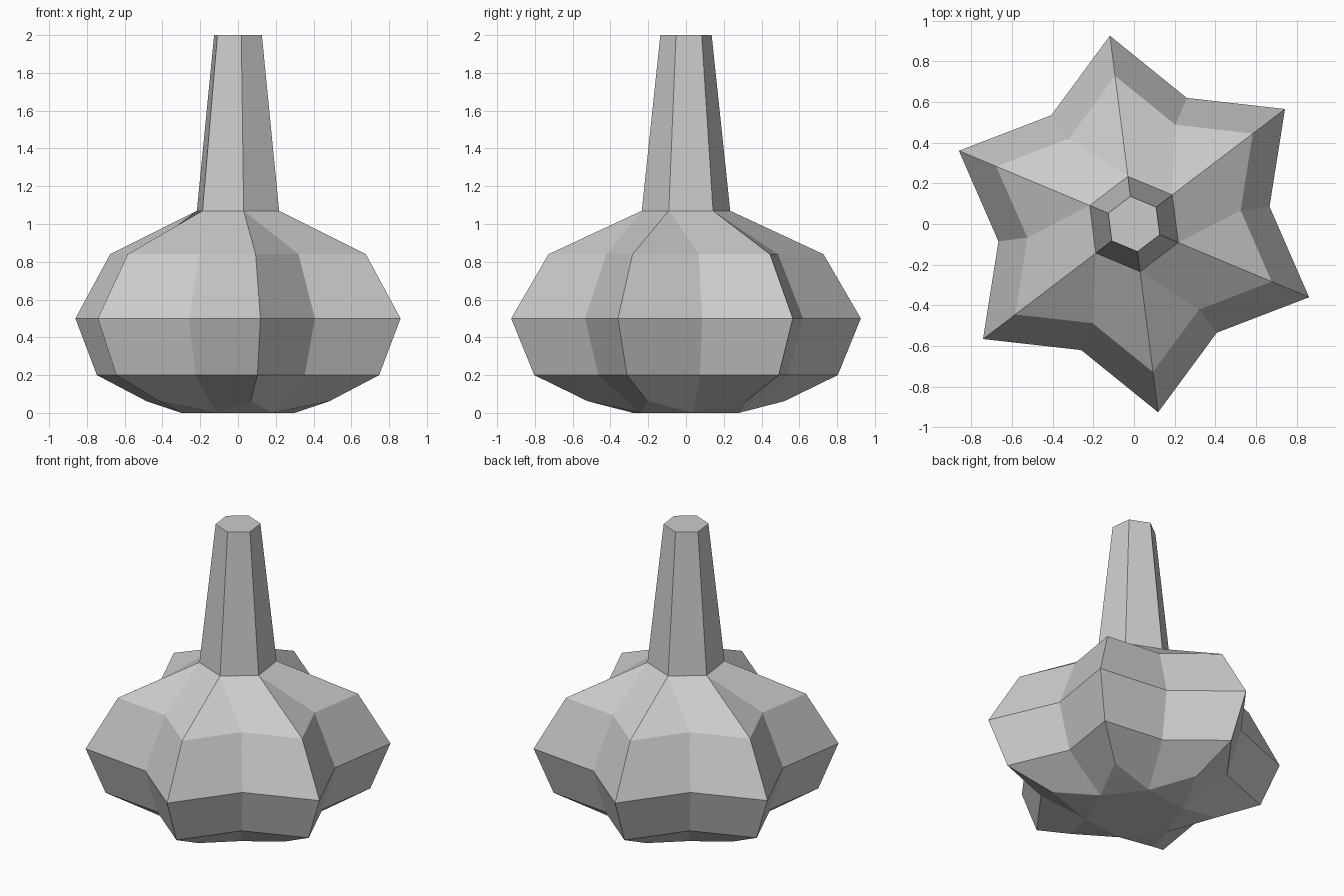
import bpy
import bmesh
from math import cos, sin, radians

cube = bpy.data.objects.get("Cube")
if cube:
    bpy.data.objects.remove(cube, do_unlink=True)

SIDES = 6
TIP_ANGLE = 37.3      # direction of the first star point, degrees
VALLEY_RATIO = 0.72   # valley radius relative to point radius

grey = bpy.data.materials.new("plain grey")
grey.use_nodes = True
colour = (0.6, 0.6, 0.6, 1)
grey.diffuse_color = colour
grey.node_tree.nodes["Principled BSDF"].inputs["Base Color"].default_value = colour

bm = bmesh.new()


def ring(radius, z, offset=0):
    """Six vertices, on the point directions or turned by an offset."""
    verts = []
    for i in range(SIDES):
        a = radians(TIP_ANGLE + offset + i * 360 / SIDES)
        verts.append(bm.verts.new((radius * cos(a), radius * sin(a), z)))
    return verts


def star(radius, z):
    """Alternating points and valleys."""
    pairs = zip(ring(radius, z), ring(radius * VALLEY_RATIO, z, 30))
    return [v for pair in pairs for v in pair]


def bridge(low, high):
    n = len(low)
    for i in range(n):
        j = (i + 1) % n
        bm.faces.new((low[i], low[j], high[j], high[i]))


# Bulbous star-shaped body
lower, belly, shoulder = star(0.81, 0.2), star(0.933, 0.5), star(0.734, 0.84)
bridge(lower, belly)
bridge(belly, shoulder)

# Underside: flat hexagon under the valleys, points curling in above it
foot = ring(0.303, 0, 30)
under = ring(0.525, 0.062)
bm.faces.new(foot)
for i in range(SIDES):
    j = (i + 1) % SIDES
    tip, valley, next_tip = lower[2 * i], lower[2 * i + 1], lower[2 * j]
    bm.faces.new((under[i], foot[i], valley, tip))
    bm.faces.new((foot[i], under[j], next_tip, valley))
    bm.faces.new((foot[i - 1], foot[i], under[i]))

# Tapered hexagonal neck with a closed top
collar, mouth = ring(0.236, 1.07), ring(0.137, 2)
bridge(collar, mouth)
bm.faces.new(mouth)

# Sloping shoulder between body and neck
for i in range(SIDES):
    j = (i + 1) % SIDES
    tip, valley, next_tip = shoulder[2 * i], shoulder[2 * i + 1], shoulder[2 * j]
    bm.faces.new((tip, valley, collar[i]))
    bm.faces.new((valley, next_tip, collar[j], collar[i]))

bmesh.ops.recalc_face_normals(bm, faces=bm.faces)
mesh = bpy.data.meshes.new("star_bottle")
bm.to_mesh(mesh)
bm.free()
mesh.materials.append(grey)
bottle = bpy.data.objects.new("star_bottle", mesh)
bpy.context.collection.objects.link(bottle)
